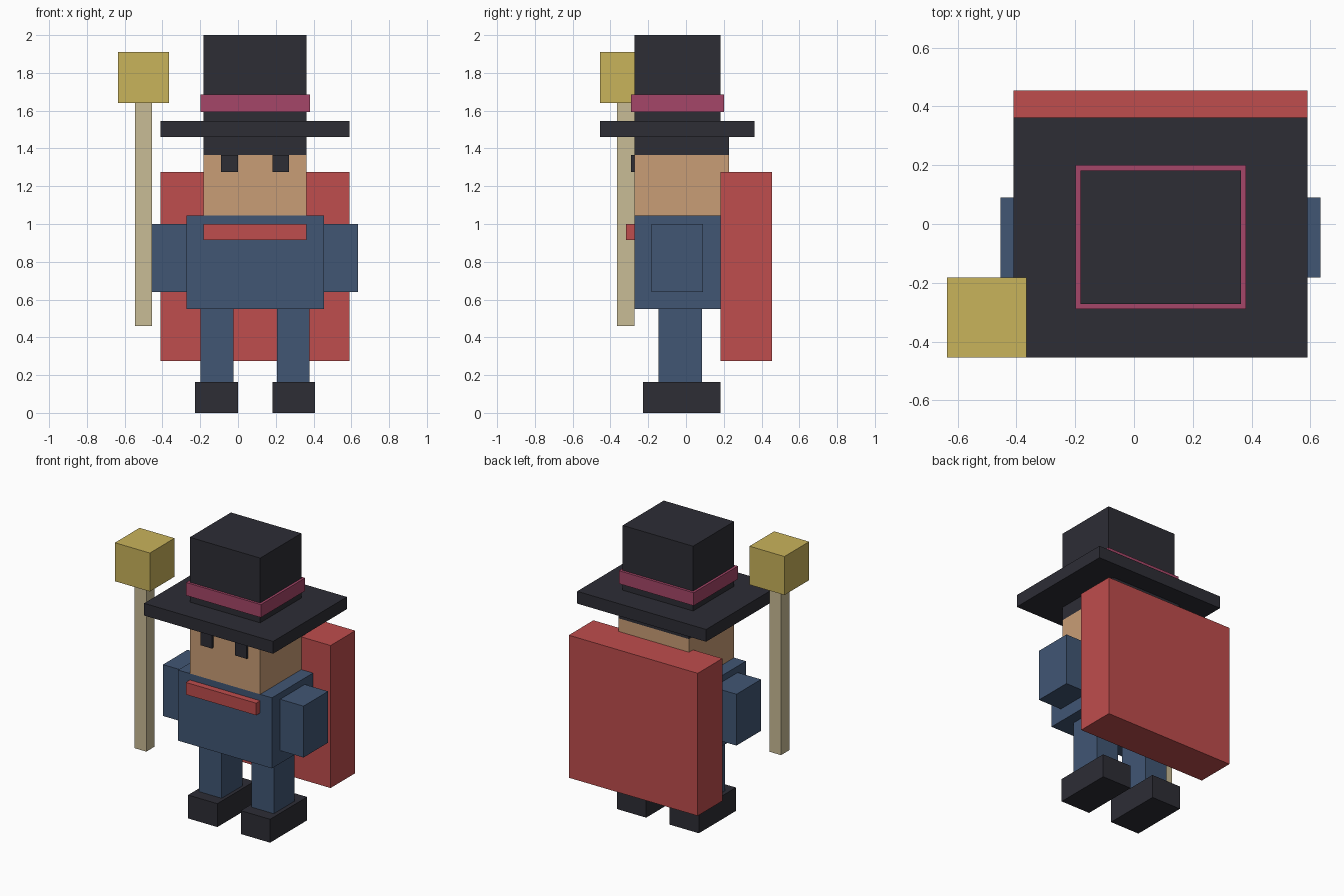
import bpy, bmesh
from mathutils import Matrix, Vector

if "Cube" in bpy.data.objects:
    bpy.data.objects.remove(bpy.data.objects["Cube"])


def lin(c):
    c /= 255
    return c / 12.92 if c <= 0.04045 else ((c + 0.055) / 1.055) ** 2.4


def material(name, r, g, b):
    m = bpy.data.materials.new(name)
    m.diffuse_color = (lin(r), lin(g), lin(b), 1)
    m.use_nodes = True
    m.node_tree.nodes["Principled BSDF"].inputs["Base Color"].default_value = m.diffuse_color
    return m


charcoal = material("charcoal", 45, 45, 53)
blue = material("denim_blue", 65, 86, 116)
skin = material("skin", 201, 157, 118)
red = material("red", 191, 77, 77)
plum = material("plum", 165, 70, 104)
gold = material("gold", 201, 179, 91)
wood = material("pale_wood", 201, 188, 150)


def box(name, mat, x, y, z):
    """Box from (min, max) ranges on each axis."""
    bm = bmesh.new()
    bmesh.ops.create_cube(bm, size=1)
    size = Vector([r[1] - r[0] for r in (x, y, z)])
    mid = Vector([(r[0] + r[1]) / 2 for r in (x, y, z)])
    bmesh.ops.transform(bm, verts=bm.verts,
                        matrix=Matrix.Translation(mid) @ Matrix.Diagonal(size).to_4x4())
    me = bpy.data.meshes.new(name)
    bm.to_mesh(me)
    bm.free()
    me.materials.append(mat)
    ob = bpy.data.objects.new(name, me)
    bpy.context.collection.objects.link(ob)
    return ob


CX = 0.0905  # symmetry plane of the figure


def centred(name, mat, half, y, z):
    box(name, mat, (CX - half, CX + half), y, z)


def pair(name, mat, inner, outer, y, z):
    box(name + "_left", mat, (CX + inner, CX + outer), y, z)
    box(name + "_right", mat, (CX - outer, CX - inner), y, z)


# Shoes, legs, arms
pair("shoe", charcoal, 0.091, 0.318, (-0.228, 0.182), (0, 0.164))
pair("leg", blue, 0.115, 0.289, (-0.146, 0.086), (0.164, 0.55))
pair("arm", blue, 0.364, 0.545, (-0.182, 0.09), (0.64, 1.0))

# Torso, collar strap, cape
centred("torso", blue, 0.364, (-0.273, 0.182), (0.55, 1.045))
centred("collar_strap", red, 0.273, (-0.318, -0.273), (0.915, 1.0))
centred("cape", red, 0.5, (0.182, 0.455), (0.275, 1.274))

# Head and eyes
centred("head", skin, 0.273, (-0.273, 0.227), (1.045, 1.366))
pair("eye", charcoal, 0.091, 0.18, (-0.29, -0.273), (1.275, 1.366))

# Hat: lower cap, brim, crown, ribbon
centred("hat_cap", charcoal, 0.273, (-0.273, 0.227), (1.366, 1.46))
centred("hat_brim", charcoal, 0.5, (-0.455, 0.362), (1.46, 1.546))
centred("hat_crown", charcoal, 0.273, (-0.273, 0.182), (1.546, 2.0))
centred("hat_ribbon", plum, 0.29, (-0.29, 0.2), (1.594, 1.685))

# Staff with cube head
box("staff_pole", wood, (-0.546, -0.456), (-0.364, -0.273), (0.459, 1.64))
box("staff_head", gold, (-0.636, -0.365), (-0.455, -0.182), (1.64, 1.91))
